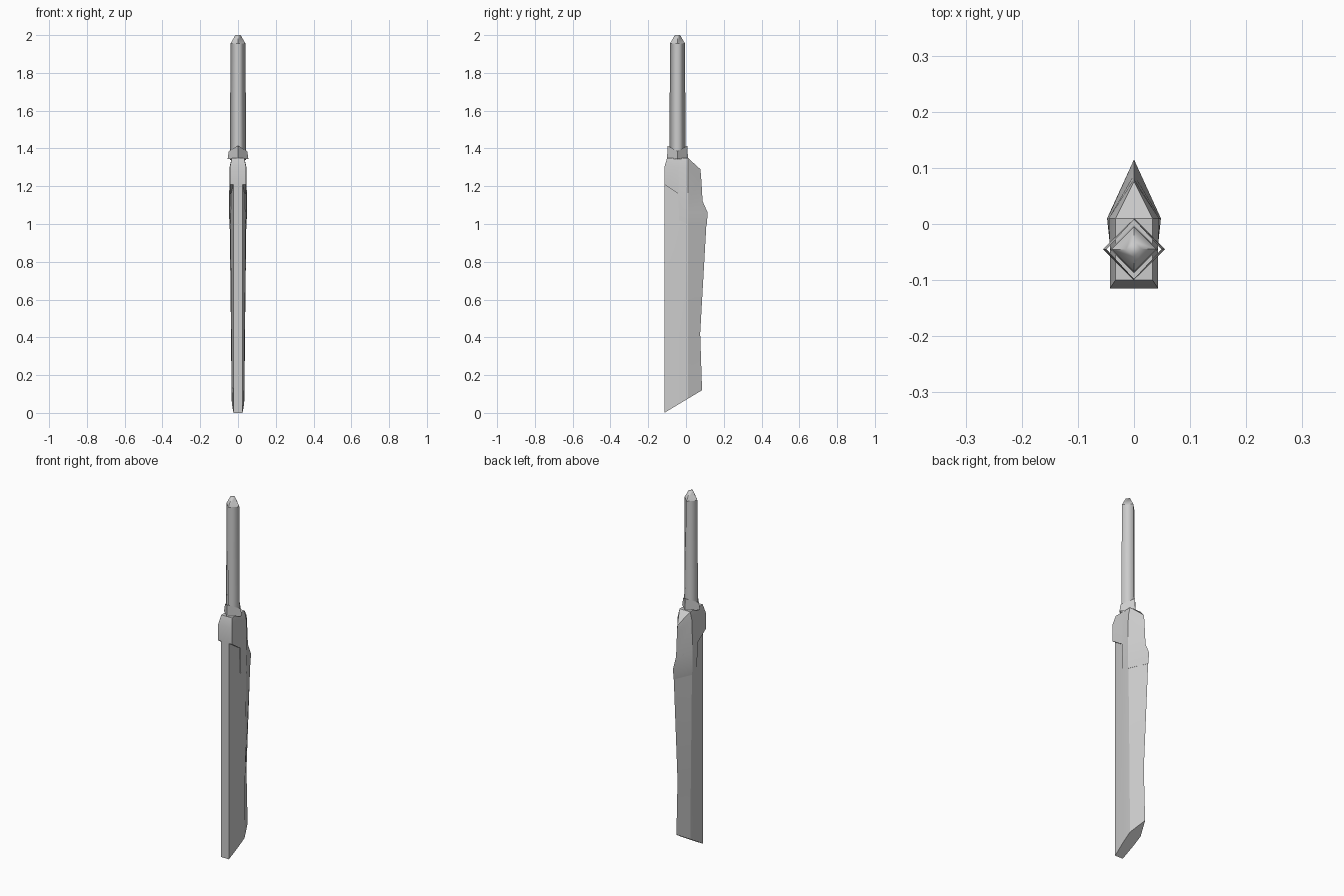
import bpy, bmesh, math

cube = bpy.data.objects.get("Cube")
if cube:
    bpy.data.objects.remove(cube, do_unlink=True)

steel = bpy.data.materials.new("steel_grey")
steel.use_nodes = True
GREY = (0.6, 0.6, 0.6, 1)
steel.diffuse_color = GREY
steel.node_tree.nodes["Principled BSDF"].inputs["Base Color"].default_value = GREY


def loft(name, sections, caps=True, angle=20):
    """Skin mirrored half sections, each running from front to rear."""
    bm = bmesh.new()
    rings = []
    for half in sections:
        right = [bm.verts.new(p) for p in half]
        left = [v if v.co.x == 0 else bm.verts.new((-v.co.x, v.co.y, v.co.z))
                for v in right]
        loop = right + [v for v in reversed(left) if v not in right]
        rings.append((right, left, loop))
    for (_, _, a), (_, _, b) in zip(rings, rings[1:]):
        for i in range(len(a)):
            j = (i + 1) % len(a)
            bm.faces.new((a[i], a[j], b[j], b[i]))
    if caps:
        for right, left, _ in (rings[0], rings[-1]):
            for i in range(len(right) - 1):
                quad = (right[i], right[i + 1], left[i + 1], left[i])
                bm.faces.new(list(dict.fromkeys(quad)))
    bmesh.ops.remove_doubles(bm, verts=bm.verts, dist=0.0001)
    bmesh.ops.recalc_face_normals(bm, faces=bm.faces)
    mesh = bpy.data.meshes.new(name)
    bm.to_mesh(mesh)
    bm.free()
    mesh.materials.append(steel)
    obj = bpy.data.objects.new(name, mesh)
    bpy.context.collection.objects.link(obj)
    bpy.ops.object.select_all(action='DESELECT')
    obj.select_set(True)
    bpy.context.view_layer.objects.active = obj
    bpy.ops.object.shade_smooth_by_angle(angle=math.radians(angle))
    return obj


FRONT, STEP, RIDGE = -0.115, -0.04, 0.01


# Blade: narrow spine, widening cheeks, cutting edge at the rear
def blade_section(z, spine, cheek, ridge, edge, slant=0.0):
    pts = [(spine, FRONT), (cheek, STEP), (ridge, RIDGE), (0, edge)]
    return [(x, y, z + slant * (y - FRONT)) for x, y in pts]


loft("blade", [
    blade_section(0, 0.024, 0.032, 0.034, 0.085, slant=0.6),
    blade_section(0.42, 0.025, 0.035, 0.037, 0.075),
    blade_section(1.0, 0.025, 0.04, 0.044, 0.108),
    blade_section(1.22, 0.025, 0.035, 0.038, 0.06),
])


# Guard: wide block whose lower rim steps down over the cheeks
def guard_section(z, side, ridge, edge, front=FRONT):
    floor = (1.21, 1.16, 1.02, 1.0, 1.0)
    pts = [(side, front), (side, STEP), (side, STEP + 0.003),
           (ridge, RIDGE), (0, edge)]
    return [(x, y, max(z, f)) for (x, y), f in zip(pts, floor)]


top = guard_section(1.35, 0.033, 0.033, 0.078, front=-0.1)
top[-1] = (0, 0.076, 1.29)
shoulder = guard_section(1.3, 0.043, 0.045, 0.08)
shoulder[-1] = (0, 0.08, 1.25)
loft("guard", [
    guard_section(1.0, 0.043, 0.045, 0.11),
    guard_section(1.06, 0.043, 0.048, 0.115),
    guard_section(1.12, 0.043, 0.047, 0.088),
    shoulder,
    top,
])

# Handle parts: square rods turned corner-forward
AXIS = -0.045


def diamond(z, r, side_r=None, side_z=None):
    return [(0, AXIS - r, z), (side_r or r, AXIS, side_z or z), (0, AXIS + r, z)]


loft("collar", [diamond(1.345, 0.055), diamond(1.415, 0.053, 0.049, 1.385)],
     caps=False)
loft("grip", [diamond(1.34, 0.043), diamond(1.45, 0.042), diamond(1.955, 0.04)],
     caps=False, angle=100)
loft("pommel", [diamond(1.955, 0.04), diamond(2.0, 0.014)], angle=80)
